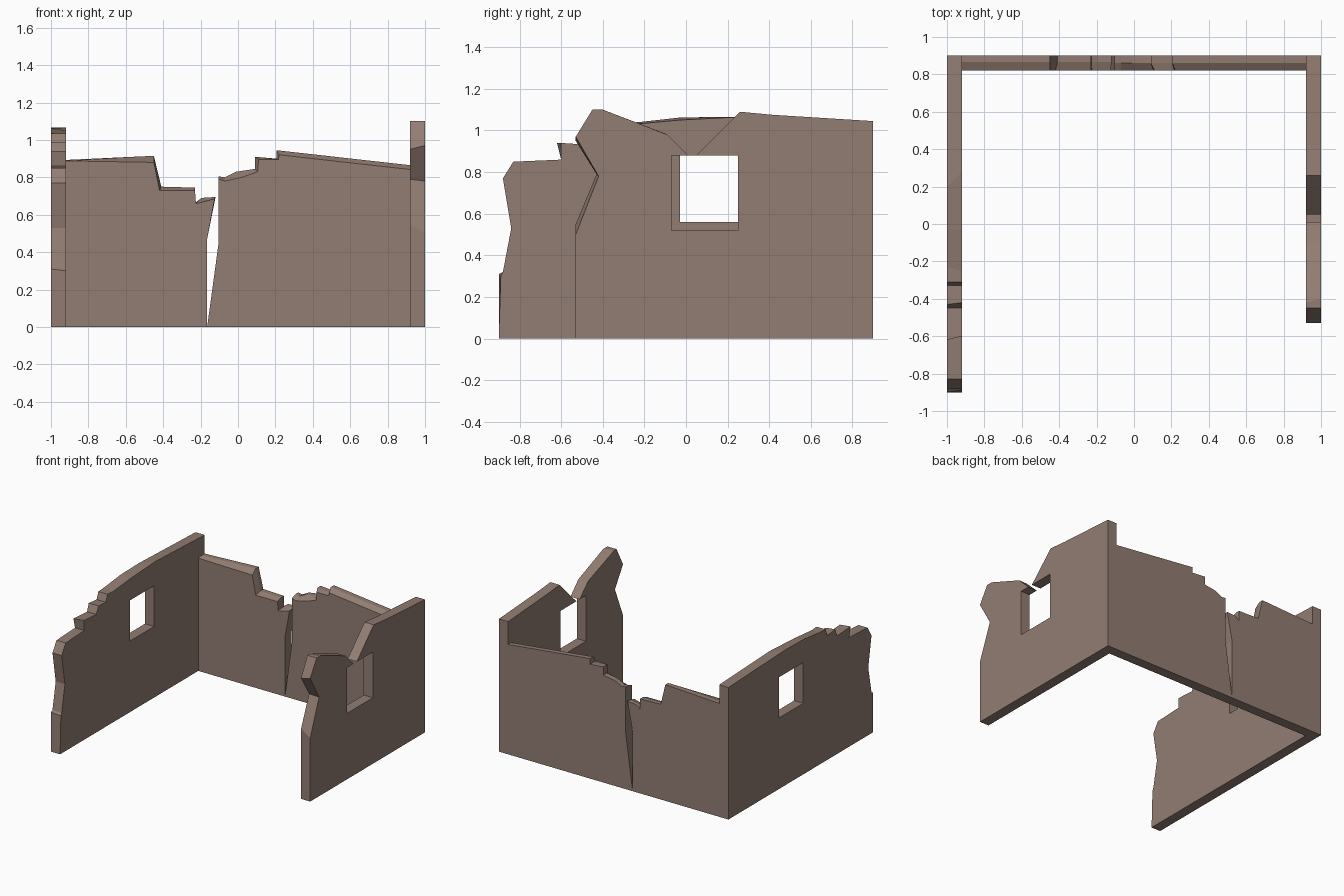
import bpy, bmesh

if "Cube" in bpy.data.objects:
    bpy.data.objects.remove(bpy.data.objects["Cube"])

stone = bpy.data.materials.new("dusty brown stone")
stone.diffuse_color = (0.29, 0.205, 0.17, 1)
stone.use_nodes = True
stone.node_tree.nodes["Principled BSDF"].inputs["Base Color"].default_value = stone.diffuse_color


def loft_wall(name, sections, place):
    """Bridge matching outlines (offset, [(along, z), ...]) into a solid wall."""
    bm = bmesh.new()
    rings = [[bm.verts.new(place(off, a, z)) for a, z in pts] for off, pts in sections]
    n = len(rings[0])
    for r, s in zip(rings, rings[1:]):
        for i in range(n):
            j = (i + 1) % n
            bm.faces.new((r[i], r[j], s[j], s[i]))
    bm.faces.new(rings[0])
    bm.faces.new(rings[-1][::-1])
    bmesh.ops.recalc_face_normals(bm, faces=bm.faces)
    me = bpy.data.meshes.new(name)
    bm.to_mesh(me)
    bm.free()
    me.materials.append(stone)
    ob = bpy.data.objects.new(name, me)
    bpy.context.collection.objects.link(ob)
    return ob


def nudge(pts, changes):
    """Copy an outline, replacing a few points by index."""
    return [changes.get(i, p) for i, p in enumerate(pts)]


def side(x, a, z):
    return (x, a, z)


def back(y, a, z):
    return (a, y, z)


# Left wall: stepped broken front end
left = [(0.9, 0), (-0.9, 0), (-0.9, 0.31), (-0.88, 0.32), (-0.84, 0.53),
        (-0.88, 0.77), (-0.83, 0.85), (-0.60, 0.86), (-0.62, 0.94),
        (-0.45, 0.93), (-0.43, 0.99), (-0.33, 0.98), (-0.31, 1.035),
        (-0.23, 1.04), (-0.03, 1.062), (0.20, 1.066), (0.9, 1.04)]
left_inner = nudge(left, {2: (-0.89, 0.30), 8: (-0.60, 0.94), 10: (-0.42, 0.985),
                          13: (-0.25, 1.03), 14: (-0.03, 1.05), 15: (0.28, 1.066)})
left_wall = loft_wall("left_wall", [(-1, left), (-0.92, left_inner)], side)

# Window opening in the left wall
bpy.ops.mesh.primitive_cube_add(size=1, location=(-0.96, 0.12, 0.72))
cutter = bpy.context.object
cutter.name = "window_cutter"
cutter.scale = (0.3, 0.30, 0.32)
cutter.hide_render = True
cutter.display_type = 'WIRE'
mod = left_wall.modifiers.new("window", 'BOOLEAN')
mod.operation = 'DIFFERENCE'
mod.solver = 'EXACT'
mod.object = cutter
bpy.context.view_layer.update()
cut_mesh = bpy.data.meshes.new_from_object(
    left_wall.evaluated_get(bpy.context.evaluated_depsgraph_get()))
left_wall.modifiers.clear()
left_wall.data = cut_mesh
bpy.data.objects.remove(cutter)

# Right wall: window is open to the sky through a V-shaped break
right = [(0.9, 0), (-0.53, 0), (-0.53, 0.50), (-0.42, 0.78), (-0.53, 0.97),
         (-0.45, 1.10), (-0.40, 1.10), (-0.09, 0.98), (0.01, 0.88),
         (-0.07, 0.88), (-0.07, 0.52), (0.25, 0.52), (0.25, 0.88),
         (0.05, 0.88), (0.26, 1.09), (0.42, 1.075), (0.9, 1.045)]
right_inner = nudge(right, {2: (-0.53, 0.55), 3: (-0.43, 0.79), 4: (-0.53, 0.95),
                            6: (-0.42, 1.10), 7: (-0.10, 0.985)})
loft_wall("right_wall", [(1, right), (0.92, right_inner)], side)

# Back wall: cracked in two, with the inner half of the top chipped lower
back_outer = [(-0.92, 0), (-0.165, 0), (-0.165, 0.47), (-0.12, 0.695),
              (-0.195, 0.69), (-0.228, 0.665), (-0.23, 0.745), (-0.41, 0.75),
              (-0.45, 0.915), (-0.92, 0.893)]
back_inner = nudge(back_outer, {3: (-0.125, 0.685), 4: (-0.20, 0.665), 5: (-0.225, 0.66),
                                6: (-0.23, 0.73), 7: (-0.42, 0.73),
                                8: (-0.45, 0.88), 9: (-0.92, 0.888)})
loft_wall("back_wall_left_part",
          [(0.9, back_outer), (0.865, back_outer), (0.82, back_inner)], back)

back_outer = [(0.92, 0), (-0.165, 0), (-0.105, 0.44), (-0.105, 0.805),
              (-0.07, 0.80), (-0.01, 0.83), (0.09, 0.845), (0.09, 0.91),
              (0.205, 0.90), (0.205, 0.945), (0.92, 0.865)]
back_inner = nudge(back_outer, {3: (-0.105, 0.79), 4: (-0.07, 0.78), 5: (0.02, 0.80),
                                6: (0.105, 0.83), 7: (0.11, 0.895), 8: (0.215, 0.895),
                                9: (0.22, 0.92), 10: (0.92, 0.842)})
loft_wall("back_wall_right_part",
          [(0.9, back_outer), (0.86, back_outer), (0.82, back_inner)], back)
